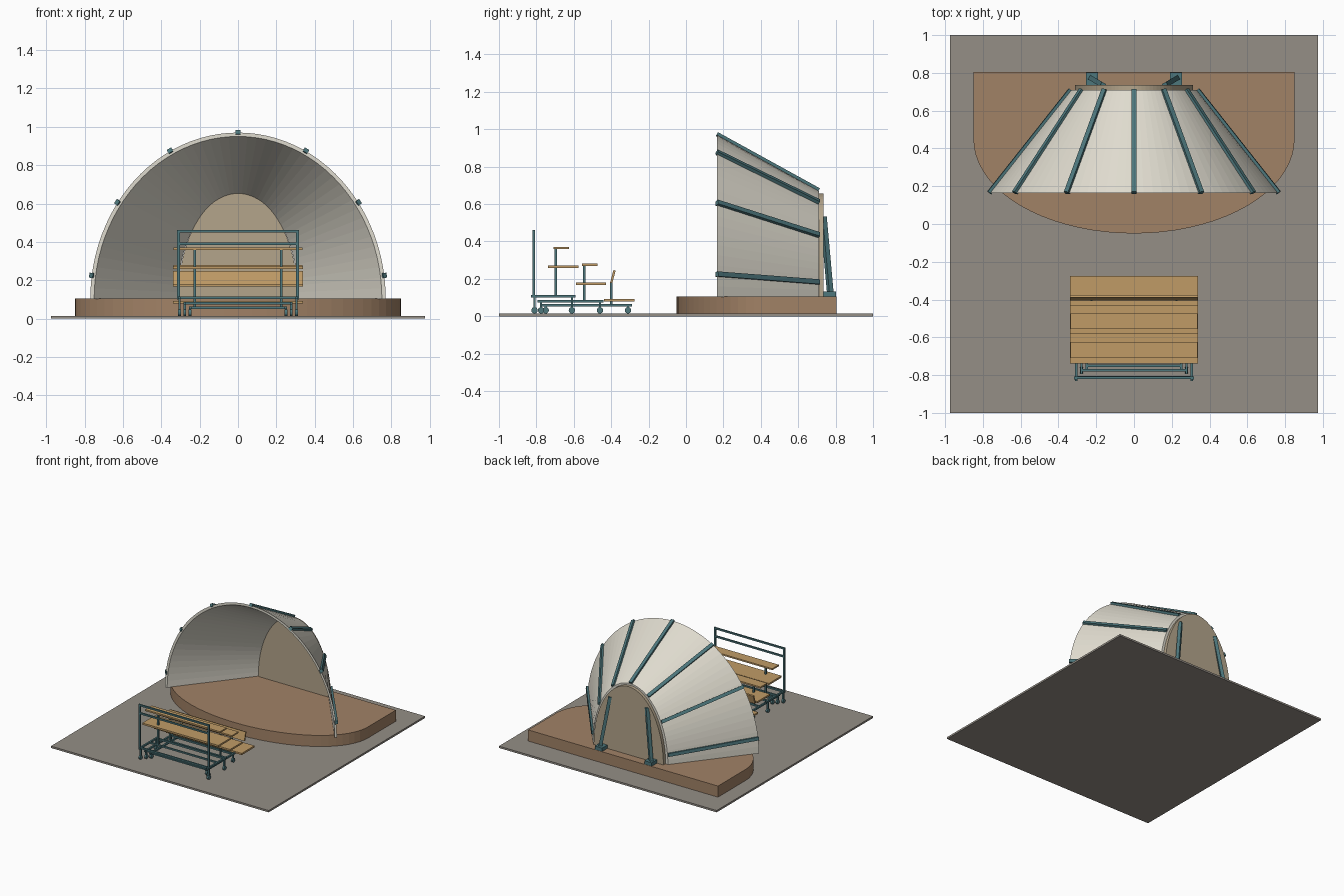
import bpy, bmesh
from math import sin, cos, pi, radians
from mathutils import Vector, Matrix

cube = bpy.data.objects.get("Cube")
if cube:
    bpy.data.objects.remove(cube, do_unlink=True)


def material(name, *srgb):
    rgba = [(c / 255) ** 2.2 for c in srgb] + [1]
    m = bpy.data.materials.new(name)
    m.use_nodes = True
    m.diffuse_color = rgba
    m.node_tree.nodes["Principled BSDF"].inputs["Base Color"].default_value = rgba
    return m


GROUND = material("grey paving", 147, 141, 133)
STAGE = material("brown stage", 160, 129, 102)
SHELL = material("pale shell", 222, 218, 205)
PANEL = material("tan panel", 178, 163, 138)
WOOD = material("bench wood", 190, 154, 102)
STEEL = material("teal steel", 78, 118, 123)


def finish(name, bm, mat):
    bmesh.ops.recalc_face_normals(bm, faces=bm.faces[:])
    me = bpy.data.meshes.new(name)
    bm.to_mesh(me)
    bm.free()
    me.materials.append(mat)
    ob = bpy.data.objects.new(name, me)
    bpy.context.collection.objects.link(ob)
    return ob


def add_box(bm, lo, hi):
    lo, hi = Vector(lo), Vector(hi)
    bmesh.ops.create_cube(bm, size=1, matrix=Matrix.Translation((lo + hi) / 2)
                          @ Matrix.Diagonal((hi - lo).to_4d()))


def box(name, lo, hi, mat):
    bm = bmesh.new()
    add_box(bm, lo, hi)
    return finish(name, bm, mat)


def add_bar(bm, a, b, w, h=None, up=(0, 0, 1)):
    """Rectangular bar from a to b; h is measured towards up."""
    a, b = Vector(a), Vector(b)
    d = (b - a).normalized()
    up = Vector(up)
    if abs(d.dot(up)) > 0.99:
        up = Vector((0, 1, 0))
    side = d.cross(up).normalized()
    up = side.cross(d)
    rot = Matrix((side, d, up)).transposed().to_4x4()
    bmesh.ops.create_cube(bm, size=1, matrix=Matrix.Translation((a + b) / 2) @ rot
                          @ Matrix.Diagonal((w, (b - a).length, h or w, 1)))


def prism(name, pts, offset, mat):
    bm = bmesh.new()
    face = bm.faces.new([bm.verts.new(p) for p in pts])
    ext = bmesh.ops.extrude_face_region(bm, geom=[face], use_keep_orig=True)
    new = [v for v in ext["geom"] if isinstance(v, bmesh.types.BMVert)]
    bmesh.ops.translate(bm, verts=new, vec=offset)
    return finish(name, bm, mat)


# Ground and stage
box("ground", (-0.975, -1, 0), (0.975, 1, 0.015), GROUND)
arc = [pi + pi * i / 36 for i in range(37)]
outline = [(0.85 * cos(t), 0.45 + 0.5 * sin(t), 0.015) for t in arc]
prism("stage", outline + [(0.85, 0.805, 0.015), (-0.85, 0.805, 0.015)],
      (0, 0, 0.09), STAGE)

# Tapered half-round shell
BASE = 0.103
FRONT, BACK = (0.77, 0.165, 0.867), (0.335, 0.71, 0.567)


def arch(t, section, inset=0.0):
    rx, y, rz = section
    return Vector(((rx - inset) * sin(t), y, BASE + (rz - inset) * cos(t)))


bm = bmesh.new()
STEPS = 48
loops = []
for i in range(STEPS + 1):
    t = -pi / 2 + pi * i / STEPS
    loops.append([bm.verts.new(p) for p in (arch(t, FRONT), arch(t, BACK),
                                            arch(t, BACK, 0.02), arch(t, FRONT, 0.02))])
for a, b in zip(loops, loops[1:]):
    for k in range(4):
        n = (k + 1) % 4
        bm.faces.new((a[k], a[n], b[n], b[k]))
bm.faces.new(loops[0])
bm.faces.new(loops[-1])
finish("shell", bm, SHELL)

# Back panel closing the shell
prism("back_panel", [arch(-pi / 2 + pi * i / STEPS, (0.312, 0.705, 0.553))
                     for i in range(STEPS + 1)], (0, 0.03, 0), PANEL)

# Ribs over the shell
bm = bmesh.new()
for k in range(-3, 4):
    t = radians(27.3 * k)
    out = Vector((sin(t) / 0.77, 0, cos(t) / 0.867)).normalized()
    add_bar(bm, arch(t, FRONT) + out * 0.004, arch(t, BACK) + out * 0.004,
            0.026, 0.024, out)
finish("shell_ribs", bm, STEEL)

# Rear braces and feet
for s, side in ((1, "left"), (-1, "right")):
    bm = bmesh.new()
    x0, x1 = sorted((s * 0.19, s * 0.255))
    add_box(bm, (x0, 0.735, 0.105), (x1, 0.803, 0.133))
    add_bar(bm, (s * 0.228, 0.772, 0.12), (s * 0.165, 0.735, 0.53), 0.026)
    finish(side + "_brace", bm, STEEL)

# Telescoping bench carts: half width, rear y, front y, frame height
CARTS = [(0.305, -0.81, -0.61, 0.108), (0.278, -0.775, -0.46, 0.08),
         (0.25, -0.75, -0.31, 0.058)]
for n, (x, y0, y1, z) in enumerate(CARTS, 1):
    bm = bmesh.new()
    for y in (y0, y1):
        add_bar(bm, (-x, y, z), (x, y, z), 0.013)
    for s in (-1, 1):
        add_bar(bm, (s * x, y0 - 0.02, z), (s * x, y1 + 0.02, z), 0.013)
        for y in (y0, y1):
            add_bar(bm, (s * x, y, 0.03), (s * x, y, z), 0.012)
            bmesh.ops.create_cone(bm, cap_ends=True, segments=16, radius1=0.017,
                                  radius2=0.017, depth=0.014,
                                  matrix=Matrix.Translation((s * x, y, 0.032))
                                  @ Matrix.Rotation(pi / 2, 4, "Y"))
    finish(f"cart_frame_{n}", bm, STEEL)

# Decks, seats and their posts: deck rear, deck front, deck z, post y, frame z
ROWS = [(-0.738, -0.576, 0.265, -0.697, 0.108), (-0.588, -0.428, 0.175, -0.545, 0.08),
        (-0.438, -0.275, 0.086, -0.4, 0.058)]
for n, (y0, y1, z, py, fz) in enumerate(ROWS, 1):
    box(f"deck_{n}", (-0.34, y0, z - 0.007), (0.34, y1, z + 0.007), WOOD)
    bm = bmesh.new()
    for s in (-1, 1):
        add_bar(bm, (s * 0.225, py, fz), (s * 0.225, py, z + 0.095), 0.013)
    add_bar(bm, (-CARTS[n - 1][0], py, fz), (CARTS[n - 1][0], py, fz), 0.012)
    finish(f"seat_posts_{n}", bm, STEEL)
    if n < 3:
        box(f"seat_{n}", (-0.335, py - 0.012, z + 0.094),
            (0.335, py + 0.072, z + 0.106), WOOD)

# Leaning front board
bm = bmesh.new()
add_bar(bm, (0, -0.4, 0.178), (0, -0.382, 0.246), 0.68, 0.012, (0, 1, 0))
finish("leaning_board", bm, WOOD)

# Rear guard rail
bm = bmesh.new()
for s in (-1, 1):
    add_bar(bm, (s * 0.31, -0.815, 0.1), (s * 0.31, -0.815, 0.462), 0.014)
for z in (0.455, 0.39):
    add_bar(bm, (-0.31, -0.815, z), (0.31, -0.815, z), 0.013)
finish("guard_rail", bm, STEEL)
